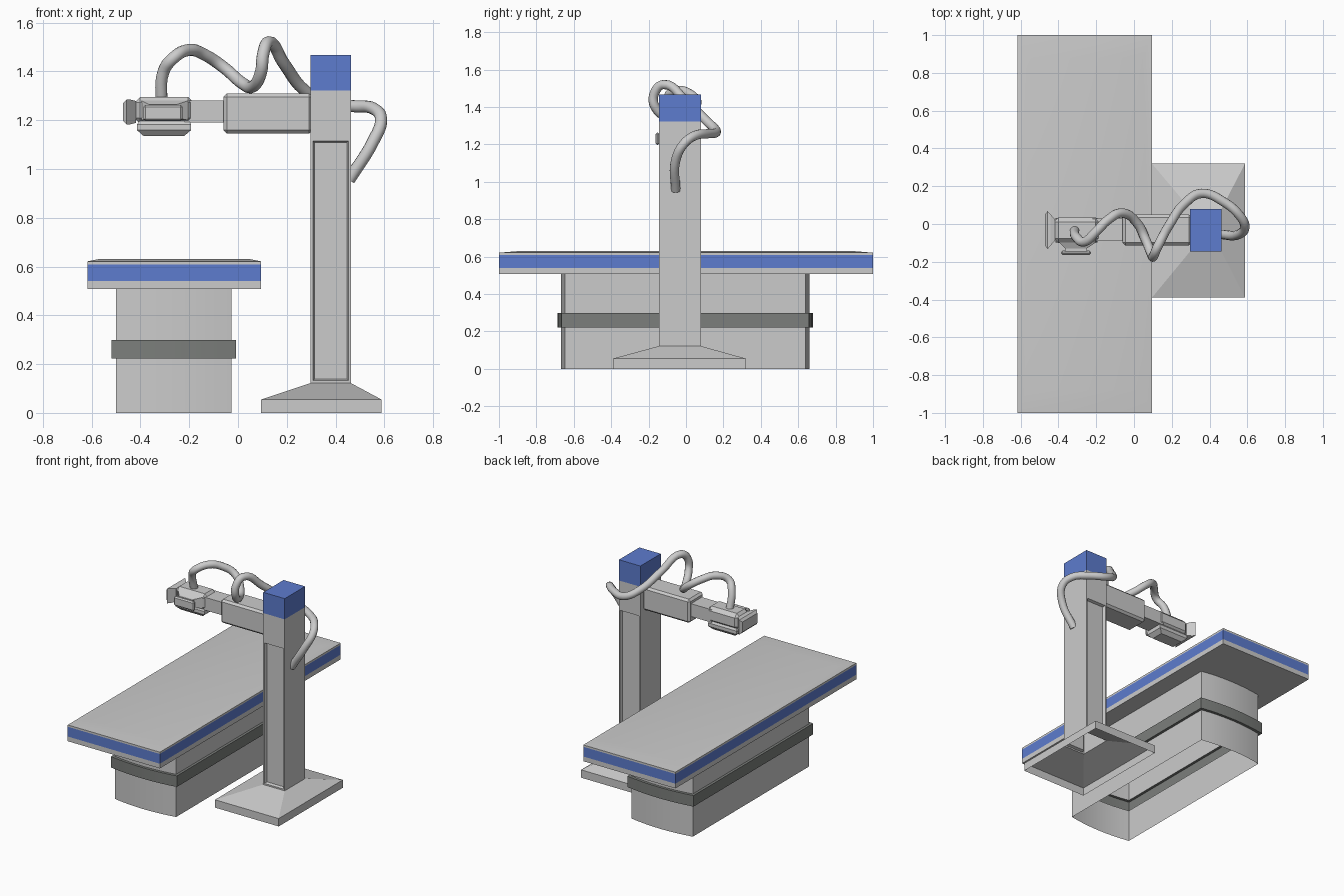
import bpy, bmesh, math

if "Cube" in bpy.data.objects:
    bpy.data.objects.remove(bpy.data.objects["Cube"])


def material(name, rgb):
    m = bpy.data.materials.new(name)
    m.diffuse_color = (*rgb, 1)
    m.use_nodes = True
    m.node_tree.nodes["Principled BSDF"].inputs["Base Color"].default_value = m.diffuse_color
    return m


GREY = material("grey", (0.6, 0.6, 0.6))
BLUE = material("blue", (0.11, 0.2, 0.62))
DARK = material("dark_grey", (0.2, 0.21, 0.2))


def rect(axis, t, u0, u1, v0, v1):
    """Rectangle at position t along an axis; u, v are the other two axes in order."""
    pts = []
    for u, v in ((u0, v0), (u1, v0), (u1, v1), (u0, v1)):
        p = [u, v]
        p.insert(axis, t)
        pts.append(p)
    return pts


def smooth(ob):
    bpy.ops.object.select_all(action='DESELECT')
    ob.select_set(True)
    bpy.context.view_layer.objects.active = ob
    bpy.ops.object.shade_smooth_by_angle(angle=math.radians(30))


def loft(name, rings, start=True, end=True, coloured=None, panels=None):
    """Skin a list of rings; coloured maps segment -> material, panels is a segment to recess on +-y."""
    coloured = coloured or {}
    bm = bmesh.new()
    rows = [[bm.verts.new(p) for p in r] for r in rings]
    n = len(rings[0])
    mats = [GREY]
    recess = []
    for s, (a, b) in enumerate(zip(rows, rows[1:])):
        m = coloured.get(s, GREY)
        if m not in mats:
            mats.append(m)
        for i in range(n):
            j = (i + 1) % n
            f = bm.faces.new((a[i], a[j], b[j], b[i]))
            f.material_index = mats.index(m)
            if s == panels and i % 2 == 0:
                recess.append(f)
    if start:
        bm.faces.new(rows[0][::-1])
    if end:
        f = bm.faces.new(rows[-1])
        f.material_index = mats.index(coloured.get(len(rows) - 2, GREY))
    bmesh.ops.recalc_face_normals(bm, faces=bm.faces)
    if recess:
        bmesh.ops.inset_individual(bm, faces=recess, thickness=0.014)
        bmesh.ops.inset_individual(bm, faces=recess, thickness=0.009, depth=-0.018)
    me = bpy.data.meshes.new(name)
    bm.to_mesh(me)
    bm.free()
    for m in mats:
        me.materials.append(m)
    ob = bpy.data.objects.new(name, me)
    bpy.context.collection.objects.link(ob)
    return ob


def box(name, x, y, z, bevel=0.0):
    ob = loft(name, [rect(2, z[0], *x, *y), rect(2, z[1], *x, *y)])
    if bevel:
        mod = ob.modifiers.new("chamfer", 'BEVEL')
        mod.width = bevel
        mod.segments = 1
    return ob


# Table top: tray, blue rim and slightly crowned pad
full = (-0.618, 0.095, -1, 1)
table = loft("table_top", [rect(2, 0.507, *full), rect(2, 0.54, *full), rect(2, 0.608, *full),
                           rect(2, 0.621, *full), rect(2, 0.631, -0.57, 0.047, -0.88, 0.88)],
             coloured={1: BLUE})
smooth(table)


# Pedestal with bowed ends and a protruding dark band, open underneath
def pedestal_ring(z, grow):
    pts = []
    for sign in (-1, 1):
        for i in range(9):
            t = i / 4 - 1
            pts.append((-0.263 - sign * t * (0.237 + grow),
                        -0.004 + sign * (0.643 + grow + 0.022 * (1 - t * t)), z))
    return pts


pedestal = loft("pedestal", [pedestal_ring(z, g) for z, g in
                             ((0, 0), (0.222, 0), (0.222, 0.018), (0.299, 0.018), (0.299, 0), (0.507, 0))],
                start=False, end=False, coloured={1: DARK, 2: DARK, 3: DARK})
smooth(pedestal)

# Column with flared foot, recessed panels and blue cap
foot = (0.095, 0.588, -0.39, 0.32)
post = (0.297, 0.463, -0.145, 0.08)
loft("column", [rect(2, 0, *foot), rect(2, 0.055, *foot), rect(2, 0.122, *post),
                rect(2, 1.125, *post), rect(2, 1.322, *post), rect(2, 1.467, *post)],
     start=False, coloured={4: BLUE}, panels=2)

# Telescopic arm
box("outer_arm", (-0.06, 0.305), (-0.113, 0.049), (1.145, 1.31), 0.014)
box("inner_arm", (-0.22, -0.05), (-0.09, 0.03), (1.19, 1.28))

# Tube head, front boss and control knob
box("tube_head", (-0.425, -0.18), (-0.1, 0.035), (1.185, 1.296), 0.024)
loft("front_boss", [rect(1, -0.099, -0.395, -0.205, 1.2, 1.28),
                    rect(1, -0.13, -0.365, -0.25, 1.21, 1.265),
                    rect(1, -0.145, -0.365, -0.25, 1.21, 1.265)])
box("control_panel", (-0.387, -0.228), (-0.163, -0.141), (1.198, 1.263), 0.008)

# Collimator below the head
loft("collimator", [rect(2, 1.2, -0.4, -0.2, -0.085, 0.02),
                    rect(2, 1.183, -0.415, -0.192, -0.097, 0.032),
                    rect(2, 1.16, -0.415, -0.192, -0.097, 0.032),
                    rect(2, 1.136, -0.388, -0.22, -0.075, 0.01)])

# Handle plate on the arm end
loft("handle", [rect(0, x, -0.032 - hy, -0.032 + hy, 1.234 - hz, 1.234 + hz) for x, hy, hz in
                ((-0.418, 0.055, 0.045), (-0.442, 0.083, 0.051), (-0.457, 0.1, 0.051), (-0.472, 0.082, 0.035))])

# Hose
path = [(-.315, -.03, 1.27), (-.305, -.07, 1.4), (-.265, -.095, 1.455), (-.2, -.04, 1.488),
        (-.14, .02, 1.47), (-.063, .058, 1.42), (.02, 0, 1.35), (.06, -.08, 1.338),
        (.095, -.165, 1.4), (.103, -.17, 1.47), (.125, -.12, 1.52), (.19, 0, 1.43),
        (.27, .11, 1.325), (.36, .162, 1.27), (.48, .114, 1.257), (.555, .05, 1.248),
        (.587, -.01, 1.205), (.555, -.055, 1.115), (.455, -.055, .955)]
curve = bpy.data.curves.new("hose", 'CURVE')
curve.dimensions = '3D'
curve.bevel_depth = 0.025
curve.bevel_resolution = 4
curve.resolution_u = 6
curve.use_fill_caps = True
spline = curve.splines.new('BEZIER')
spline.bezier_points.add(len(path) - 1)
for bp, p in zip(spline.bezier_points, path):
    bp.co = p
    bp.handle_left_type = bp.handle_right_type = 'AUTO'
hose = bpy.data.objects.new("hose", curve)
bpy.context.collection.objects.link(hose)
